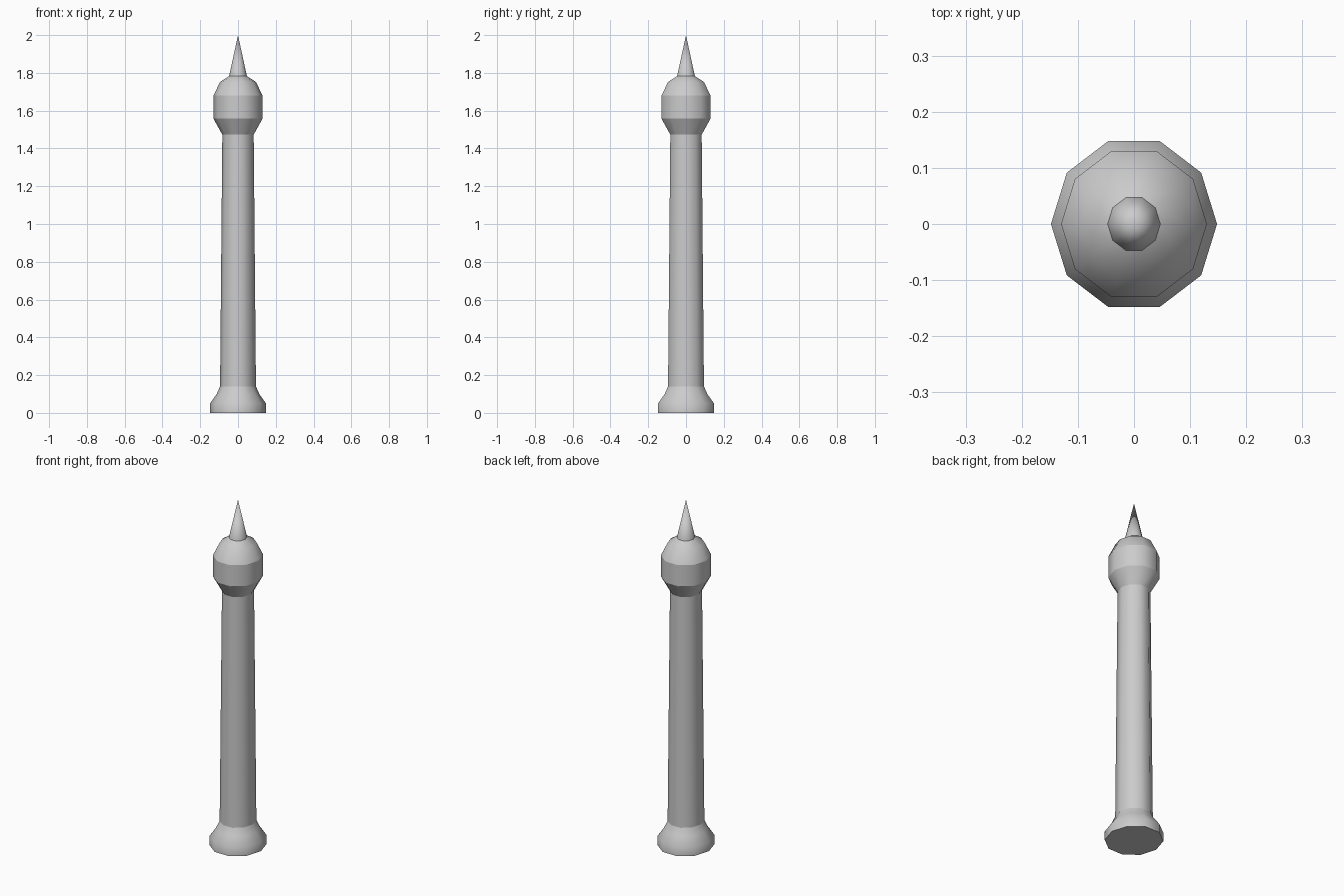
import bpy, bmesh
from math import cos, sin, pi

if "Cube" in bpy.data.objects:
    bpy.data.objects.remove(bpy.data.objects["Cube"])

SIDES = 10
Y_STRETCH = 1 / sin(2 * pi / 5)  # equal overall width in x and y


def lathe(name, profile, close_bottom=False):
    """Turn (radius, z) pairs into a ten-sided part; radius 0 makes a tip."""
    bm = bmesh.new()
    rings = []
    for r, z in profile:
        n = SIDES if r > 0 else 1
        rings.append([bm.verts.new((r * cos(2 * pi * i / SIDES),
                                    r * sin(2 * pi * i / SIDES) * Y_STRETCH, z))
                      for i in range(n)])
    for low, high in zip(rings, rings[1:]):
        for i in range(SIDES):
            j = (i + 1) % SIDES
            if len(high) == 1:
                bm.faces.new((low[i], low[j], high[0]))
            else:
                bm.faces.new((low[i], low[j], high[j], high[i]))
    for f in bm.faces:
        f.smooth = True
    if close_bottom:
        bm.faces.new(rings[0][::-1]).smooth = False
        for e in bm.edges:
            if all(v in rings[0] for v in e.verts):
                e.smooth = False
    mesh = bpy.data.meshes.new(name)
    bm.to_mesh(mesh)
    bm.free()
    ob = bpy.data.objects.new(name, mesh)
    bpy.context.collection.objects.link(ob)
    return ob


# Flared foot
lathe("foot", [(0.148, 0), (0.148, 0.05), (0.113, 0.1), (0.095, 0.14)], True)
# Tapered column
lathe("column", [(0.095, 0.14), (0.083, 1.473)])
# Head: flared collar, straight drum, rounded dome
lathe("collar", [(0.083, 1.473), (0.13, 1.558)])
lathe("drum", [(0.13, 1.558), (0.13, 1.68)])
lathe("dome", [(0.13, 1.68), (0.095, 1.752), (0.047, 1.783)])
# Pointed spire
lathe("spire", [(0.047, 1.783), (0, 2.0)])
